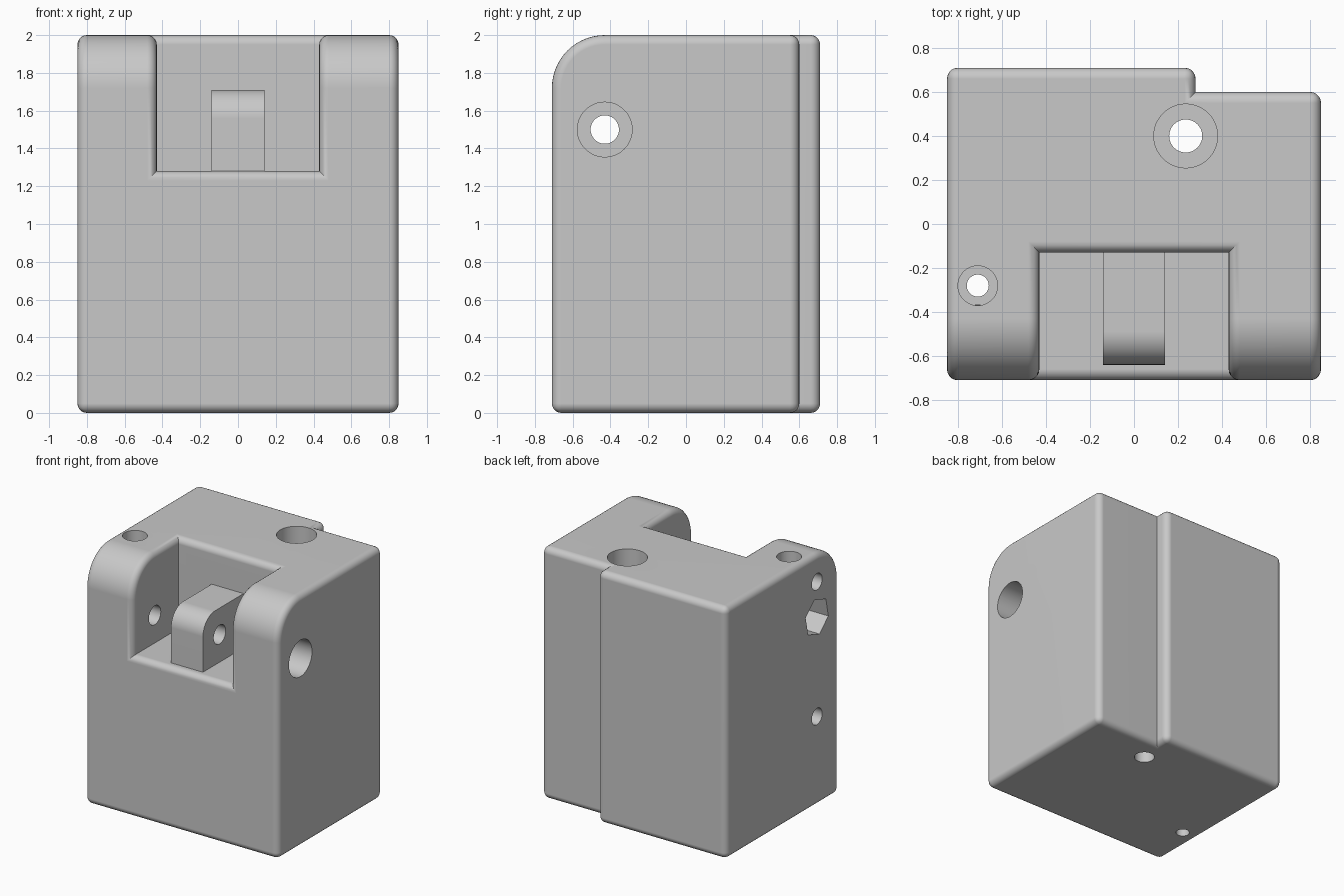
import bpy, bmesh
from math import pi, cos, sin, radians
from mathutils import Matrix

cube = bpy.data.objects.get("Cube")
if cube:
    bpy.data.objects.remove(cube, do_unlink=True)

FILLET = 0.05
PIN_Y, PIN_Z = -0.43, 1.5

grey = bpy.data.materials.new("plain grey")
grey.use_nodes = True
colour = (0.58, 0.58, 0.58, 1)
grey.diffuse_color = colour
grey.node_tree.nodes["Principled BSDF"].inputs["Base Color"].default_value = colour


def to_object(name, bm):
    bmesh.ops.recalc_face_normals(bm, faces=bm.faces[:])
    mesh = bpy.data.meshes.new(name)
    bm.to_mesh(mesh)
    bm.free()
    obj = bpy.data.objects.new(name, mesh)
    bpy.context.collection.objects.link(obj)
    mesh.materials.append(grey)
    return obj


def side_profile(name, half_width, y0, y1, z0, z1, radius, steps):
    """Side outline with a rounded front top corner, extruded along x."""
    points = [(y0, z0), (y1, z0), (y1, z1)]
    for i in range(steps + 1):
        a = pi / 2 * (1 + i / steps)
        points.append((y0 + radius + radius * cos(a), z1 - radius + radius * sin(a)))
    bm = bmesh.new()
    face = bm.faces.new([bm.verts.new((-half_width, y, z)) for y, z in points])
    out = bmesh.ops.extrude_face_region(bm, geom=[face])
    moved = [v for v in out["geom"] if isinstance(v, bmesh.types.BMVert)]
    bmesh.ops.translate(bm, verts=moved, vec=(2 * half_width, 0, 0))
    return to_object(name, bm)


def box(name, low, high):
    bm = bmesh.new()
    bmesh.ops.create_cube(bm, size=1)
    for v in bm.verts:
        v.co = [l + (c + 0.5) * (h - l) for c, l, h in zip(v.co, low, high)]
    return to_object(name, bm)


def drill(name, axis, start, end, centre, radius, sides=48, turn=0):
    """Prism along x at (y, z), or along z at (x, y)."""
    bm = bmesh.new()
    bmesh.ops.create_cone(bm, cap_ends=True, segments=sides, radius1=radius,
                          radius2=radius, depth=end - start)
    mid = (start + end) / 2
    if axis == "x":
        place = (Matrix.Translation((mid, *centre)) @ Matrix.Rotation(turn, 4, "X")
                 @ Matrix.Rotation(pi / 2, 4, "Y"))
    else:
        place = Matrix.Translation((*centre, mid))
    bmesh.ops.transform(bm, matrix=place, verts=bm.verts[:])
    return to_object(name, bm)


def combine(target, other, operation):
    mod = target.modifiers.new("combine", "BOOLEAN")
    mod.operation, mod.solver, mod.object = operation, "EXACT", other
    bpy.context.view_layer.objects.active = target
    bpy.ops.object.modifier_apply(modifier=mod.name)
    bpy.data.objects.remove(other, do_unlink=True)


# Main block with the hinge pocket and the stepped back
body = side_profile("hinge_block", 0.85, -0.71, 0.71, 0, 2, 0.28, 14)
combine(body, box("pocket_cutter", (-0.43, -1, 1.28), (0.43, -0.13, 2.5)), "DIFFERENCE")
combine(body, box("step_cutter", (0.28, 0.6, -1), (1.5, 1.5, 3)), "DIFFERENCE")

# Rounded outer edges; inner corners stay sharp
bm = bmesh.new()
bm.from_mesh(body.data)
bmesh.ops.remove_doubles(bm, verts=bm.verts[:], dist=0.0001)
edges = [e for e in bm.edges
         if len(e.link_faces) == 2 and e.calc_face_angle_signed() > radians(40)]
bmesh.ops.bevel(bm, geom=edges, offset=FILLET, segments=5, profile=0.5,
                affect="EDGES", clamp_overlap=False)
bm.to_mesh(body.data)
bm.free()

# Rounded lug in the pocket
combine(body, side_profile("lug", 0.14, -0.64, -0.05, 1.2, 1.71, 0.15, 10), "UNION")

# Pin bore with a round recess on the left and a nut recess on the right
pin = (PIN_Y, PIN_Z)
cutters = [
    drill("pin_bore", "x", -1, 1, pin, 0.075),
    drill("pin_head_recess", "x", 0.58, 1, pin, 0.145),
    drill("nut_recess", "x", -1, -0.6, pin, 0.15, 6, radians(18)),
]

# Blind holes in the right side
for z in (1.78, 0.71):
    cutters.append(drill("blind_hole", "x", -1, -0.6, (PIN_Y, z), 0.065))

# Vertical bores with wider recesses at the top
for centre, bore, recess, depth in (((0.235, 0.4), 0.075, 0.145, 0.3),
                                    ((-0.71, -0.28), 0.05, 0.09, 0.2)):
    cutters.append(drill("upright_bore", "z", -1, 3, centre, bore))
    cutters.append(drill("upright_recess", "z", 2 - depth, 3, centre, recess))

for cutter in cutters:
    combine(body, cutter, "DIFFERENCE")

# Smooth fillets, flat broad faces
bpy.ops.object.select_all(action="DESELECT")
body.select_set(True)
bpy.context.view_layer.objects.active = body
bpy.ops.object.shade_smooth_by_angle(angle=radians(30))
weighted = body.modifiers.new("even_shading", "WEIGHTED_NORMAL")
weighted.keep_sharp = True
